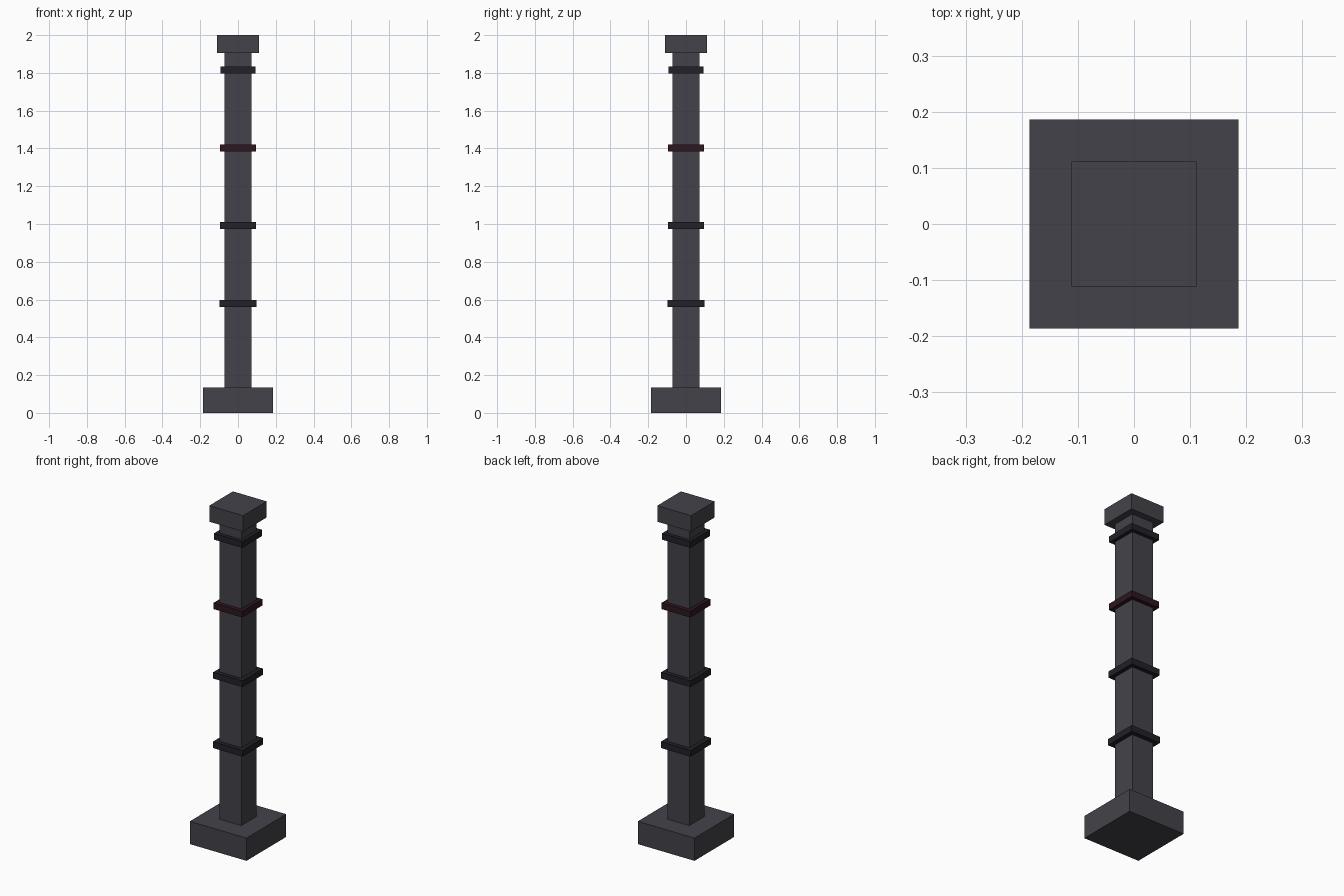
import bpy

if "Cube" in bpy.data.objects:
    bpy.data.objects.remove(bpy.data.objects["Cube"])


def material(name, color):
    m = bpy.data.materials.new(name)
    m.diffuse_color = (*color, 1)
    m.use_nodes = True
    m.node_tree.nodes["Principled BSDF"].inputs["Base Color"].default_value = m.diffuse_color
    return m


def block(name, half, z0, z1, mat):
    """Square block of given half width between two heights."""
    bpy.ops.mesh.primitive_cube_add(size=1, location=(0, 0, (z0 + z1) / 2))
    ob = bpy.context.object
    ob.name = name
    ob.scale = (2 * half, 2 * half, z1 - z0)
    bpy.ops.object.transform_apply(location=False, rotation=False, scale=True)
    ob.data.materials.append(mat)
    return ob


stone = material("dark_stone", (0.055, 0.055, 0.068))
iron = material("black_iron", (0.015, 0.015, 0.022))
red = material("dark_red", (0.026, 0.008, 0.014))

# Plinth, shaft and capital
block("base", 0.186, 0, 0.135, stone)
block("shaft", 0.072, 0.135, 1.905, stone)
block("capital", 0.111, 1.905, 2.0, stone)

# Four evenly spaced bands, slightly narrower towards the top
for i in range(4):
    z = 0.579 + 0.412 * i
    block(f"band_{i + 1}", 0.0975 - 0.0015 * i, z - 0.0185, z + 0.0185,
          red if i == 2 else iron)
